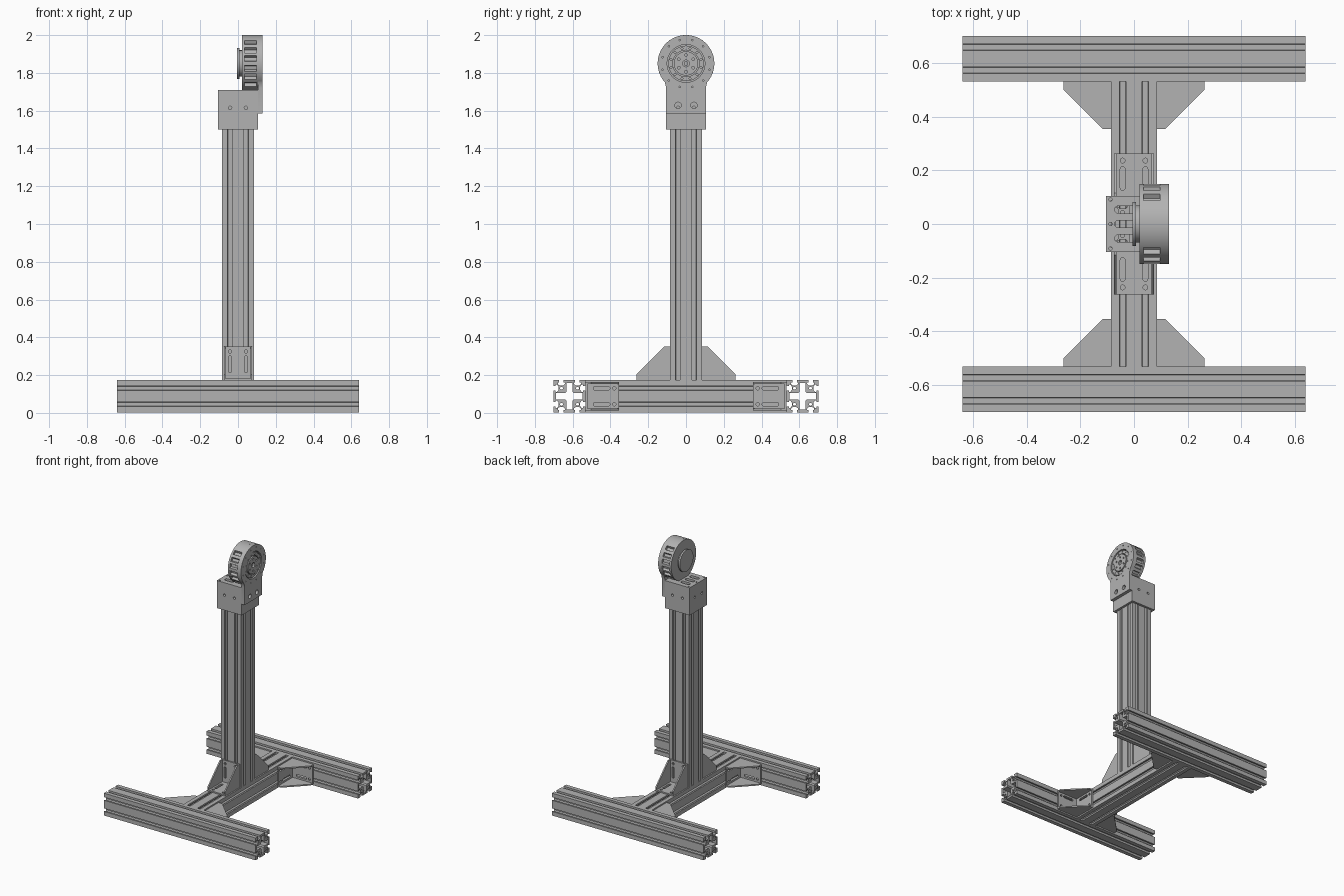
import bpy
import bmesh
from math import sin, cos, pi, radians
from mathutils import Matrix, Vector

default_cube = bpy.data.objects.get("Cube")
if default_cube:
    bpy.data.objects.remove(default_cube, do_unlink=True)

X, Y, Z = Vector((1, 0, 0)), Vector((0, 1, 0)), Vector((0, 0, 1))

metal = bpy.data.materials.new("brushed grey metal")
metal.use_nodes = True
grey = (0.45, 0.45, 0.45, 1)
metal.diffuse_color = grey
metal.node_tree.nodes["Principled BSDF"].inputs["Base Color"].default_value = grey


# Flat outline helpers
def circle(cx, cy, r, sides=16):
    return [(cx + r * cos(2 * pi * i / sides), cy + r * sin(2 * pi * i / sides))
            for i in range(sides)]


def rect(x0, y0, x1, y1):
    return [(x0, y0), (x1, y0), (x1, y1), (x0, y1)]


def slot(cx, cy, half, r, upright=True):
    loop = []
    for i in range(18):
        a = pi * (i % 9) / 8 + (pi if i > 8 else 0)
        x, y = r * cos(a), r * sin(a) + (half if i < 9 else -half)
        loop.append((cx + x, cy + y) if upright else (cx - y, cy + x))
    return loop


def ring_of_holes(count, radius, r, cy=0):
    holes = []
    for i in range(count):
        a = 2 * pi * (i + 0.5) / count
        holes.append(circle(radius * cos(a), cy + radius * sin(a), r, 10))
    return holes


def quarter_turns(points):
    loop = []
    for turn in range(4):
        c, s = round(cos(turn * pi / 2)), round(sin(turn * pi / 2))
        loop += [(c * x - s * y, s * x + c * y) for x, y in points]
    return loop


# Extrude filled outlines (inner loops become holes) along ax x ay from origin
def extrude(bm, loops, depth, origin, ax, ay):
    curve = bpy.data.curves.new("outline", "CURVE")
    curve.dimensions, curve.fill_mode = "2D", "BOTH"
    curve.extrude = depth / 2
    for loop in loops:
        spline = curve.splines.new("POLY")
        spline.points.add(len(loop) - 1)
        for point, (x, y) in zip(spline.points, loop):
            point.co = (x, y, 0, 1)
        spline.use_cyclic_u = True
    temp = bpy.data.objects.new("outline", curve)
    mesh = bpy.data.meshes.new_from_object(temp)
    normal = ax.cross(ay)
    frame = Matrix((ax, ay, normal)).transposed().to_4x4()
    frame.translation = Vector(origin) + normal * depth / 2
    mesh.transform(frame)
    bm.from_mesh(mesh)
    bpy.data.objects.remove(temp)
    bpy.data.curves.remove(curve)
    bpy.data.meshes.remove(mesh)


def finish(bm, name):
    bmesh.ops.remove_doubles(bm, verts=bm.verts, dist=0.00002)
    bmesh.ops.recalc_face_normals(bm, faces=bm.faces)
    mesh = bpy.data.meshes.new(name)
    bm.to_mesh(mesh)
    bm.free()
    mesh.materials.append(metal)
    obj = bpy.data.objects.new(name, mesh)
    bpy.context.collection.objects.link(obj)
    bpy.ops.object.select_all(action="DESELECT")
    obj.select_set(True)
    bpy.context.view_layer.objects.active = obj
    bpy.ops.object.shade_smooth_by_angle(angle=radians(30))
    return obj


# Slotted extrusion profile: two T-slots per side, hollow cross and four bores
H = 0.085
MID = H / 2
t_slot = [(0.012, 0), (0.012, 0.012), (0.019, 0.012), (0.019, 0.02), (0.01, 0.028)]
one_slot = [(w, H - d) for w, d in t_slot] + [(-w, H - d) for w, d in reversed(t_slot)]
side = [(H, H)] + [(x + c, y) for c in (MID, -MID) for x, y in one_slot]
cross = quarter_turns([(0.016, 0.024), (0.016, 0.07), (-0.016, 0.07), (-0.016, 0.024)])
profile = [quarter_turns(side), cross]
profile += [circle(x, y, 0.008, 12) for x in (MID, -MID) for y in (MID, -MID)]


def beam(name, origin, length, ax, ay):
    bm = bmesh.new()
    extrude(bm, profile, length, origin, ax, ay)
    finish(bm, name)


BASE = 0.088
TOP = BASE + H
BAR_Y = 0.617
INNER = BAR_Y - H
beam("front_foot_bar", (-0.64, -BAR_Y, BASE), 1.28, Y, Z)
beam("back_foot_bar", (-0.64, BAR_Y, BASE), 1.28, Y, Z)
beam("cross_beam", (0, -INNER, BASE), 2 * INNER, Z, X)
beam("post", (0, 0, TOP), 1.69 - TOP, X, Y)


# Corner brackets: two slotted flanges between triangular cheeks
def bracket(name, origin, u, v):
    bm = bmesh.new()
    w = u.cross(v)
    size, half, wall = 0.178, 0.075, 0.01
    holes = []
    for s in (-1, 1):
        holes += [slot(s * MID, 0.085, 0.035, 0.009), circle(s * MID, 0.152, 0.009)]
    extrude(bm, [rect(-half, 0, half, size)] + holes, wall, origin, w, u)
    flipped = [[(y, x) for x, y in h] for h in holes]
    extrude(bm, [rect(0, -half, size, half)] + flipped, wall, origin, v, w)
    cheek = [(0, 0), (size, 0), (size, 0.03), (0.03, size), (0, size)]
    for offset in (-half, half - wall):
        extrude(bm, [cheek], wall, Vector(origin) + w * offset, u, v)
    finish(bm, name)


for s, end in ((-1, "front"), (1, "back")):
    bracket(end + "_post_bracket", (0, s * H, TOP), Y * s, Z)
    for k, hand in ((-1, "right"), (1, "left")):
        bracket(f"{end}_{hand}_foot_bracket", (k * H, s * INNER, BASE), X * k, Y * -s)

# Cap holder around the top of the post
R, WALL, LOW, HIGH = 0.105, 0.018, 1.5, 1.69
bm = bmesh.new()
bolts = [circle(s * 0.042, 1.615, 0.009) for s in (-1, 1)]
for start in (-R, R - WALL):
    extrude(bm, [rect(LOW, -R, HIGH, R)] + [[(y, x) for x, y in b] for b in bolts],
            WALL, (0, start, 0), Z, X)
    extrude(bm, [rect(WALL - R, LOW, R - WALL, HIGH)] + bolts, WALL, (start, 0, 0), Y, Z)
lid = [rect(-R, -R, R, R)]
for y in (-0.054, 0, 0.054):
    lid.append(slot(-0.034, y, 0.024, 0.014, upright=False))
    lid.append(circle(-0.088, y * 1.7, 0.006))
extrude(bm, lid, 0.02, (0, 0, HIGH), X, Y)
finish(bm, "post_cap")

# Motor housing: keyhole front plate and vented drum
CZ, RAD = 1.85, 0.15
bm = bmesh.new()
keyhole = [(-R, 1.585), (R, 1.585), (R, 1.72)]
for i in range(65):
    a = radians(-42 + 264 * i / 64)
    keyhole.append((RAD * cos(a), CZ + RAD * sin(a)))
keyhole.append((-R, 1.72))
holes = [circle(0, CZ, 0.1, 48)] + ring_of_holes(12, 0.128, 0.004, CZ)
holes += [circle(s * 0.042, 1.628, 0.017) for s in (-1, 1)]
extrude(bm, [keyhole] + holes, 0.025, (R, 0, 0), Y, Z)
finish(bm, "motor_front_plate")

bm = bmesh.new()
vents = [base + k * 19 for base in (0, 180) for k in (-2.5, -1.5, -0.5, 0.5, 1.5, 2.5)]
drum = []
for i in range(180):
    deg = 2 * i
    in_vent = any(abs((deg - v + 180) % 360 - 180) < 5 for v in vents)
    r = RAD - 0.018 if in_vent else RAD
    drum.append((r * cos(radians(deg)), r * sin(radians(deg))))
full = circle(0, 0, RAD, 90)
extrude(bm, [full], 0.015, (0.02, 0, CZ), Y, Z)
extrude(bm, [drum], 0.063, (0.035, 0, CZ), Y, Z)
extrude(bm, [full], 0.007, (0.098, 0, CZ), Y, Z)
finish(bm, "motor_drum")

# Output hub seen through the plate, and the rear cover
bm = bmesh.new()
extrude(bm, [circle(0, 0, 0.094, 48), circle(0, 0, 0.07, 48)] + ring_of_holes(12, 0.082, 0.005),
        0.02, (R, 0, CZ), Y, Z)
extrude(bm, [circle(0, 0, 0.064, 48), circle(0, 0, 0.018, 24)] + ring_of_holes(6, 0.044, 0.007),
        0.024, (R, 0, CZ), Y, Z)
extrude(bm, [circle(0, 0, 0.012, 24)], 0.015, (R, 0, CZ), Y, Z)
finish(bm, "output_hub")

bm = bmesh.new()
extrude(bm, [circle(0, 0, 0.07, 48)], 0.012, (0.008, 0, CZ), Y, Z)
extrude(bm, [circle(0, 0, 0.082, 48)], 0.013, (-0.005, 0, CZ), Y, Z)
finish(bm, "rear_cover")
